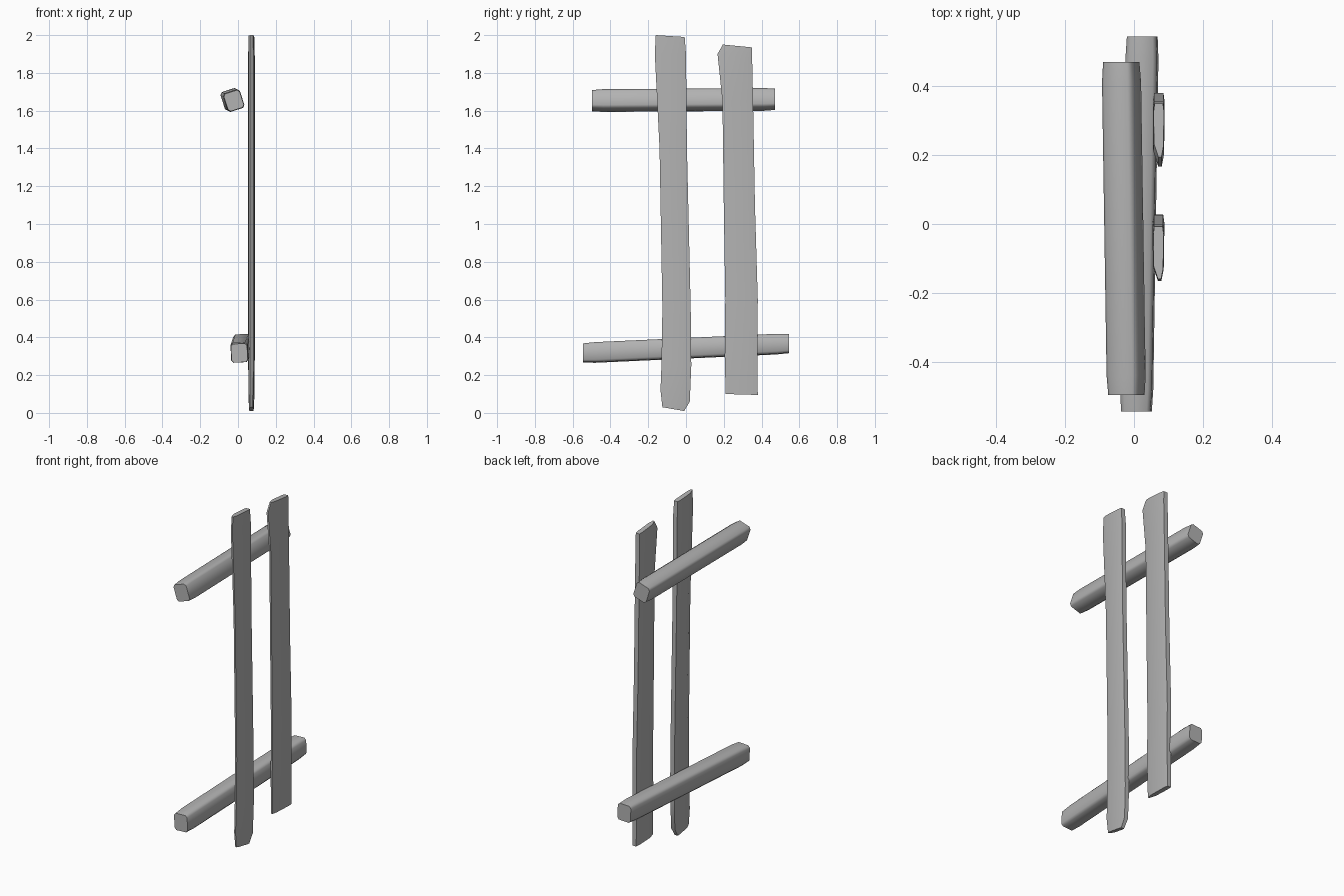
import bpy
import math
from mathutils import Vector

default_cube = bpy.data.objects.get("Cube")
if default_cube:
    bpy.data.objects.remove(default_cube, do_unlink=True)

# One plain grey for every board
grey = bpy.data.materials.new("weathered_grey")
grey.use_nodes = True
colour = (0.45, 0.45, 0.45, 1)
grey.diffuse_color = colour
grey.node_tree.nodes["Principled BSDF"].inputs["Base Color"].default_value = colour


def loft(name, rings):
    """Skin a closed solid over equally sized rings of points."""
    count = len(rings[0])
    verts = [point for ring in rings for point in ring]
    faces = [tuple(range(count)), tuple(range(len(verts) - count, len(verts)))]
    for row in range(len(rings) - 1):
        for i in range(count):
            j = (i + 1) % count
            a, b = row * count, (row + 1) * count
            faces.append((a + i, a + j, b + j, b + i))
    mesh = bpy.data.meshes.new(name)
    mesh.from_pydata(verts, [], faces)
    mesh.materials.append(grey)
    obj = bpy.data.objects.new(name, mesh)
    bpy.context.collection.objects.link(obj)
    bpy.ops.object.select_all(action="DESELECT")
    obj.select_set(True)
    bpy.context.view_layer.objects.active = obj
    # Consistent outward faces
    bpy.ops.object.mode_set(mode="EDIT")
    bpy.ops.mesh.select_all(action="SELECT")
    bpy.ops.mesh.normals_make_consistent(inside=False)
    bpy.ops.object.mode_set(mode="OBJECT")
    bpy.ops.object.shade_smooth_by_angle(angle=math.radians(50))
    return obj


# Upright planks: section as (fraction across width, fraction of thickness)
plank_section = [(0, -0.1), (0, 0.5), (0.2, 0.9), (0.85, 1), (1, 0.8),
                 (1, -0.8), (0.85, -1), (0.25, -0.95)]


def plank(name, x, stations):
    """Stations: near edge y, z and far edge y, z, half thickness."""
    rings = []
    for near_y, near_z, far_y, far_z, half in stations:
        near, far = Vector((x, near_y, near_z)), Vector((x, far_y, far_z))
        rings.append([near.lerp(far, across) + Vector((half * out, 0, 0))
                      for across, out in plank_section])
    loft(name, rings)


plank("front_plank", 0.071, [
    (-0.125, 0.03, -0.01, 0.01, 0.012),
    (-0.135, 0.12, 0.02, 0.06, 0.015),
    (-0.13, 0.25, 0.028, 0.25, 0.017),
    (-0.125, 0.55, 0.025, 0.55, 0.017),
    (-0.14, 1.4, 0.005, 1.4, 0.017),
    (-0.165, 1.9, 0, 1.9, 0.017),
    (-0.16, 2, -0.007, 1.99, 0.015),
])
plank("back_plank", 0.072, [
    (0.21, 0.1, 0.38, 0.095, 0.014),
    (0.205, 0.3, 0.378, 0.3, 0.017),
    (0.208, 0.6, 0.38, 0.6, 0.017),
    (0.2, 1.1, 0.365, 1.1, 0.017),
    (0.193, 1.65, 0.355, 1.65, 0.017),
    (0.167, 1.9, 0.35, 1.88, 0.017),
    (0.195, 1.95, 0.35, 1.935, 0.015),
])

# Cross rails: chamfered square section, rolled about the rail's length
rail_section = [(-1, -0.75), (-0.75, -1), (0.75, -1), (1, -0.75),
                (1, 0.75), (0.75, 1), (-0.75, 1), (-1, 0.75)]


def rail(name, start, end, half_width, half_height, roll):
    start, end = Vector(start), Vector(end)
    c, s = math.cos(roll), math.sin(roll)
    rings = []
    for along, scale in ((0, 0.93), (0.06, 1), (0.5, 1), (0.94, 1), (1, 0.93)):
        centre = start.lerp(end, along)
        ring = []
        for u, v in rail_section:
            u, v = u * half_width * scale, v * half_height * scale
            ring.append(centre + Vector((u * c - v * s, 0, u * s + v * c)))
        rings.append(ring)
    loft(name, rings)


rail("upper_rail", (-0.022, -0.497, 1.653), (-0.037, 0.47, 1.66),
     0.047, 0.052, math.radians(18))
rail("lower_rail", (0.007, -0.545, 0.317), (0.024, 0.545, 0.367),
     0.046, 0.053, math.radians(3))
